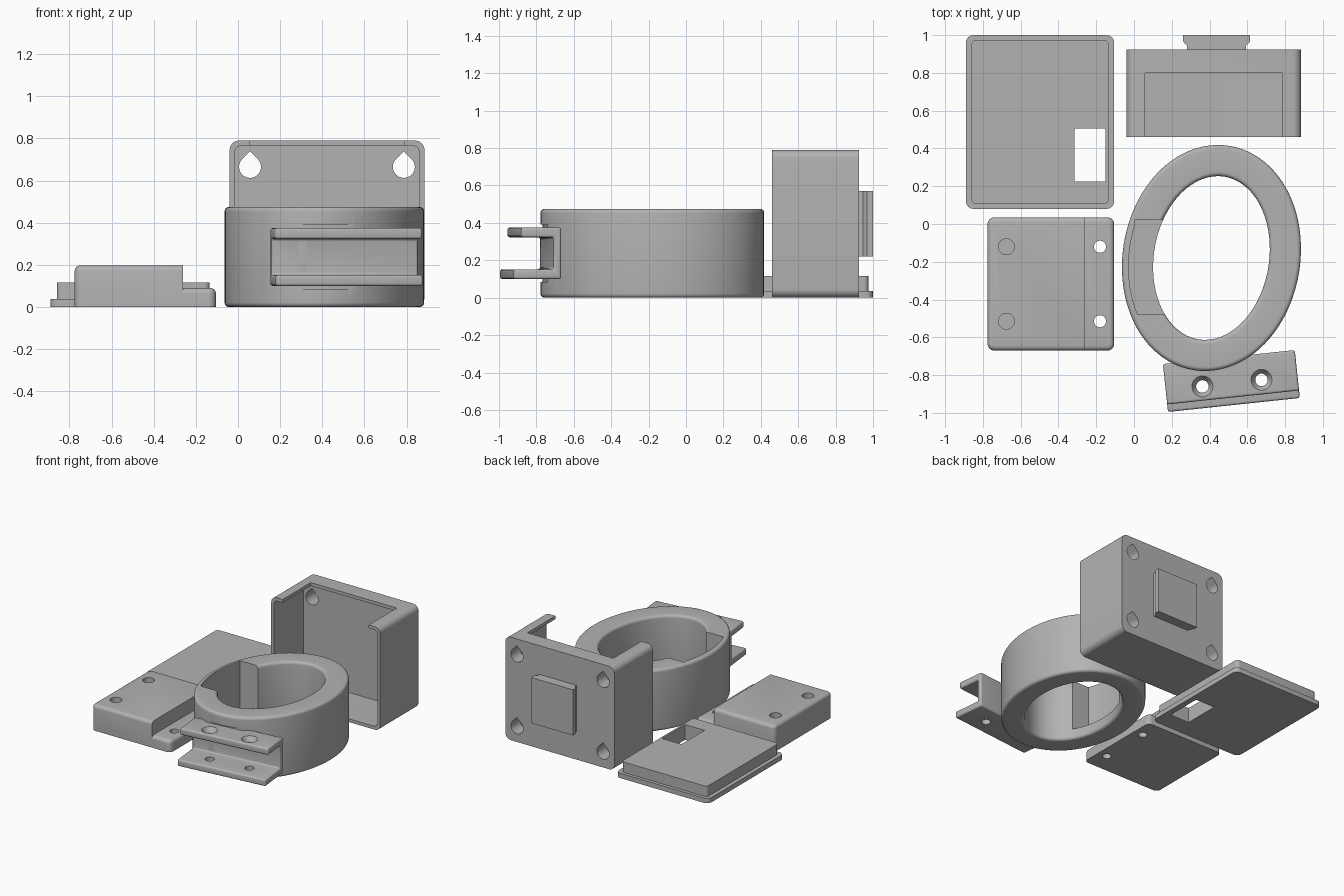
import bpy, bmesh
from math import sin, cos, pi, radians, hypot
from mathutils import Matrix

cube = bpy.data.objects.get("Cube")
if cube:
    bpy.data.objects.remove(cube)

grey = bpy.data.materials.new("plain_grey")
grey.use_nodes = True
grey.diffuse_color = (0.45, 0.45, 0.45, 1)
grey.node_tree.nodes["Principled BSDF"].inputs["Base Color"].default_value = grey.diffuse_color


def finish(name, bm):
    bmesh.ops.recalc_face_normals(bm, faces=bm.faces)
    mesh = bpy.data.meshes.new(name)
    bm.to_mesh(mesh)
    bm.free()
    mesh.materials.append(grey)
    ob = bpy.data.objects.new(name, mesh)
    bpy.context.collection.objects.link(ob)
    return ob


def prism(name, pts, low, high, place=lambda a, b, h: (a, b, h), bevel=0, rule=None):
    """Extrude a flat outline; optionally round the edges chosen by rule."""
    bm = bmesh.new()
    bottom = [bm.verts.new(place(a, b, low)) for a, b in pts]
    top = [bm.verts.new(place(a, b, high)) for a, b in pts]
    bm.faces.new(bottom)
    bm.faces.new(top)
    for i in range(len(pts)):
        j = (i + 1) % len(pts)
        bm.faces.new((bottom[i], bottom[j], top[j], top[i]))
    bmesh.ops.recalc_face_normals(bm, faces=bm.faces)
    if bevel:
        edges = [e for e in bm.edges if rule is None or rule(*[v.co for v in e.verts])]
        bmesh.ops.bevel(bm, geom=edges, offset=bevel, segments=4, profile=0.5, affect='EDGES')
    return finish(name, bm)


def rounded(x0, x1, y0, y1, r, right_r=None):
    """Rectangle outline with rounded corners; right corners may differ."""
    rr = r if right_r is None else right_r
    pts = []
    for cx, cy, rad, start in ((x1, y1, rr, 0), (x0, y1, r, 90), (x0, y0, r, 180), (x1, y0, rr, 270)):
        sx, sy = (1 if cx == x1 else -1), (1 if cy == y1 else -1)
        for k in range(7 if rad else 1):
            t = radians(start + 15 * k)
            pts.append((cx - sx * rad + rad * cos(t), cy - sy * rad + rad * sin(t)))
    return pts


def circle(x, y, r, n=32):
    return [(x + r * cos(2 * pi * i / n), y + r * sin(2 * pi * i / n)) for i in range(n)]


def cone(x, y, z0, z1, r0, r1):
    bm = bmesh.new()
    bmesh.ops.create_cone(bm, cap_ends=True, segments=32, radius1=r0, radius2=r1, depth=z1 - z0,
                          matrix=Matrix.Translation((x, y, (z0 + z1) / 2)))
    return finish("cutter", bm)


def combine(ob, tool, op='DIFFERENCE'):
    tool.hide_render = True
    bpy.context.view_layer.objects.active = ob
    mod = ob.modifiers.new("combine", 'BOOLEAN')
    mod.operation, mod.solver, mod.object = op, 'EXACT', tool
    bpy.ops.object.modifier_apply(modifier=mod.name)
    bpy.data.objects.remove(tool)


def upright(a, b, h):
    return (a, h, b)


# Lid: flange, raised plug and a rectangular window
lid = prism("lid", rounded(-0.89, -0.105, 0.08, 1.0, 0.04), 0, 0.037)
plug = prism("lid_plug", rounded(-0.86, -0.135, 0.105, 0.975, 0.025), 0.02, 0.117)
combine(lid, plug, 'UNION')
combine(lid, prism("cutter", rounded(-0.315, -0.15, 0.225, 0.505, 0), -0.1, 0.3))

# Stepped clamp block with rounded upper edges
step_x = -0.262
block = prism("clamp_block", rounded(-0.775, -0.105, -0.67, 0.035, 0.035), 0, 0.09, bevel=0.025,
              rule=lambda p, q: min(p.z, q.z) > 0.08)
upper = prism("clamp_block_top", rounded(-0.775, step_x, -0.67, 0.035, 0.035, 0), 0, 0.197, bevel=0.025,
              rule=lambda p, q: min(p.z, q.z) > 0.19 and min(p.x, q.x) < step_x - 0.01)
combine(block, upper, 'UNION')
for y in (-0.12, -0.515):
    combine(block, prism("cutter", circle(-0.18, y, 0.032), -0.1, 0.3))
    combine(block, prism("cutter", circle(-0.675, y, 0.042), 0.1, 0.3))

# Open case with a notch in its roof
case = prism("case", rounded(-0.04, 0.885, 0, 0.79, 0.045), 0.46, 0.925, upright)
combine(case, prism("cutter", rounded(-0.015, 0.86, 0.025, 0.765, 0.03), 0.4, 0.815, upright))
combine(case, prism("cutter", rounded(0.057, 0.787, 0.4, 0.8, 0), 0.7, 0.9))

# Teardrop screw holes through the back wall
for x in (0.057, 0.787):
    for z in (0.665, 0.115):
        r = 0.052
        drop = [(x + r * cos(radians(a)), z + r * sin(radians(a))) for a in range(135, 406, 10)]
        drop.append((x, z + r * 2 ** 0.5))
        combine(case, prism("cutter", drop, 0.7, 1.1, upright))

# Dovetail tab on the back of the case
half_tab = [(0.157, 0.9), (0.157, 0.945), (0.178, 0.967), (0.178, 1.0)]
tab = [(0.437 + a, b) for a, b in half_tab] + [(0.437 - a, b) for a, b in reversed(half_tab)]
combine(case, prism("tab", tab, 0.22, 0.57), 'UNION')

# Oval ring swept from a rounded wall section
TILT = radians(-9)


def oval(t, d):
    """Point on the bore outline, pushed outwards by d."""
    a, b = 0.305, 0.436
    nx, ny = cos(t) / a, sin(t) / b
    n = hypot(nx, ny)
    x, y = a * cos(t) + d * nx / n, b * sin(t) + d * ny / n
    return (0.41 + x * cos(TILT) - y * sin(TILT), -0.18 + x * sin(TILT) + y * cos(TILT))


section = rounded(0, 0.165, 0, 0.475, 0.022)
bm = bmesh.new()
N = 96
loops = [[bm.verts.new((*oval(2 * pi * i / N, d), z)) for d, z in section] for i in range(N)]
for i in range(N):
    one, two = loops[i], loops[(i + 1) % N]
    for k in range(len(section)):
        m = (k + 1) % len(section)
        bm.faces.new((one[k], one[m], two[m], two[k]))
ring = finish("ring", bm)

# Pocket on the inner left wall
arc = [oval(2 * pi * i / N, 0.13) for i in range(N // 4, 3 * N // 4)]
arc = [p for p in arc if -0.48 < p[1] < 0.02]
combine(ring, prism("cutter", [(0.25, 0.02)] + [(arc[0][0], 0.02)] + arc
                    + [(arc[-1][0], -0.48), (0.25, -0.48)], 0.08, 0.6))

# Channel bracket on the front of the ring
TURN = radians(6.05)


def bracket_place(v, z, u):
    return (0.18 + u * cos(TURN) - v * sin(TURN), -0.995 + u * sin(TURN) + v * cos(TURN), z)


combine(ring, prism("cutter", [(-0.1, 0.085), (0.215, 0.085), (0.215, 0.39), (-0.1, 0.39)],
                    -0.02, 0.74, bracket_place))
channel = [(0, 0.1), (0.255, 0.1), (0.255, 0.375), (0.04, 0.375),
           (0.04, 0.323), (0.215, 0.323), (0.215, 0.152), (0, 0.152)]
combine(ring, prism("bracket", channel, 0, 0.702, bracket_place, bevel=0.012), 'UNION')
for x, y in ((0.362, -0.86), (0.675, -0.825)):
    combine(ring, prism("cutter", circle(x, y, 0.033), 0.05, 0.42))
    combine(ring, cone(x, y, 0.335, 0.385, 0.03, 0.062))
ring.name = "ring_with_bracket"

# Smooth curved faces, keep edges crisp
bpy.ops.object.select_all(action='DESELECT')
for ob in (lid, block, case, ring):
    ob.select_set(True)
    bpy.context.view_layer.objects.active = ob
bpy.ops.object.shade_smooth_by_angle(angle=radians(30))
